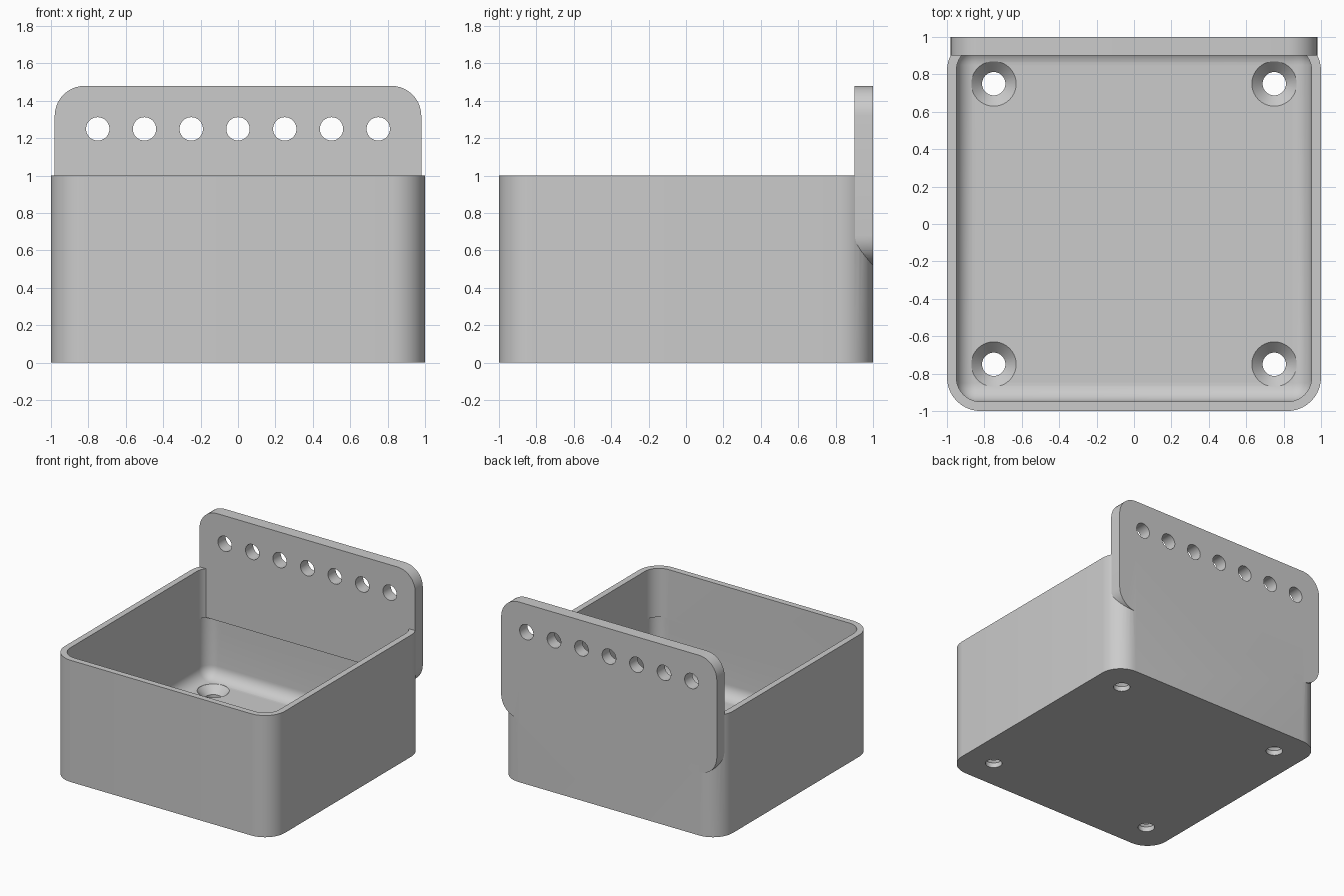
import bpy, bmesh, math
from mathutils import Matrix, Vector

old = bpy.data.objects.get("Cube")
if old:
    bpy.data.objects.remove(old, do_unlink=True)

grey = bpy.data.materials.new("plain grey")
grey.use_nodes = True
colour = (0.6, 0.6, 0.6, 1)
grey.diffuse_color = colour
grey.node_tree.nodes["Principled BSDF"].inputs["Base Color"].default_value = colour


def finish(bm, name):
    """Turn a bmesh into a linked object."""
    bmesh.ops.recalc_face_normals(bm, faces=bm.faces)
    mesh = bpy.data.meshes.new(name)
    bm.to_mesh(mesh)
    bm.free()
    mesh.materials.append(grey)
    obj = bpy.data.objects.new(name, mesh)
    bpy.context.collection.objects.link(obj)
    return obj


def block(name, low, high, radius, axis=None):
    """Box rounded along one axis, or on every edge but the top ones."""
    low, high = Vector(low), Vector(high)
    bm = bmesh.new()
    bmesh.ops.create_cube(bm, size=1)
    for v in bm.verts:
        v.co = (low + high) / 2 + v.co * (high - low)

    def chosen(e):
        a, b = (v.co for v in e.verts)
        if axis is None:
            return min(a.z, b.z) < high.z - 0.01
        return abs((b - a).normalized()[axis]) > 0.9

    bmesh.ops.bevel(bm, geom=[e for e in bm.edges if chosen(e)], offset=radius,
                    segments=10, profile=0.5, affect='EDGES')
    return finish(bm, name)


def turned(name, profile, matrices, sides=40):
    """Copies of a lathe shape given as (radius, height) pairs."""
    bm = bmesh.new()
    for m in matrices:
        rings = []
        for r, h in profile:
            angles = [math.tau * i / sides for i in range(sides)]
            rings.append([bm.verts.new(m @ Vector((r * math.cos(a), r * math.sin(a), h)))
                          for a in angles])
        for lower, upper in zip(rings, rings[1:]):
            for i in range(sides):
                j = (i + 1) % sides
                bm.faces.new((lower[i], lower[j], upper[j], upper[i]))
        bm.faces.new(rings[0][::-1])
        bm.faces.new(rings[-1])
    return finish(bm, name)


def combine(target, other, operation):
    """Apply a boolean and discard the helper."""
    mod = target.modifiers.new(operation.lower(), 'BOOLEAN')
    mod.object, mod.operation, mod.solver = other, operation, 'EXACT'
    bpy.context.view_layer.update()
    bpy.context.view_layer.objects.active = target
    bpy.ops.object.modifier_apply(modifier=mod.name)
    bpy.data.objects.remove(other, do_unlink=True)


# Open box with rounded upright corners
bin_body = block("wall_mounted_bin", (-1, -1, 0), (1, 1, 1), 0.18, axis=2)
combine(bin_body, block("upper_cavity", (-0.95, -0.95, 0.5), (0.95, 0.95, 1.3), 0.13, axis=2),
        'DIFFERENCE')

# Back plate rising above the rim
combine(bin_body, block("back_plate", (-0.98, 0.9, 0.52), (0.98, 1, 1.48), 0.16, axis=1),
        'UNION')

# Lower cavity with filleted floor, undercutting the plate
combine(bin_body, block("lower_cavity", (-0.95, -0.95, 0.1), (0.95, 0.95, 0.6), 0.1),
        'DIFFERENCE')

# Row of holes through the back plate
turn = Matrix.Rotation(math.pi / 2, 4, 'X')
row = [Matrix.Translation((0.25 * i, 0.95, 1.25)) @ turn for i in range(-3, 4)]
combine(bin_body, turned("plate_holes", [(0.0625, -0.2), (0.0625, 0.2)], row), 'DIFFERENCE')

# Countersunk screw holes in the floor
spots = [Matrix.Translation((x, y, 0)) for x in (-0.75, 0.75) for y in (-0.75, 0.75)]
screw = [(0.0625, -0.1), (0.0625, 0.04), (0.12, 0.1), (0.12, 0.2)]
combine(bin_body, turned("screw_holes", screw, spots), 'DIFFERENCE')

# Smooth curves, crisp edges
bpy.ops.object.select_all(action='DESELECT')
bin_body.select_set(True)
bpy.context.view_layer.objects.active = bin_body
bpy.ops.object.shade_smooth_by_angle(angle=math.radians(30))
